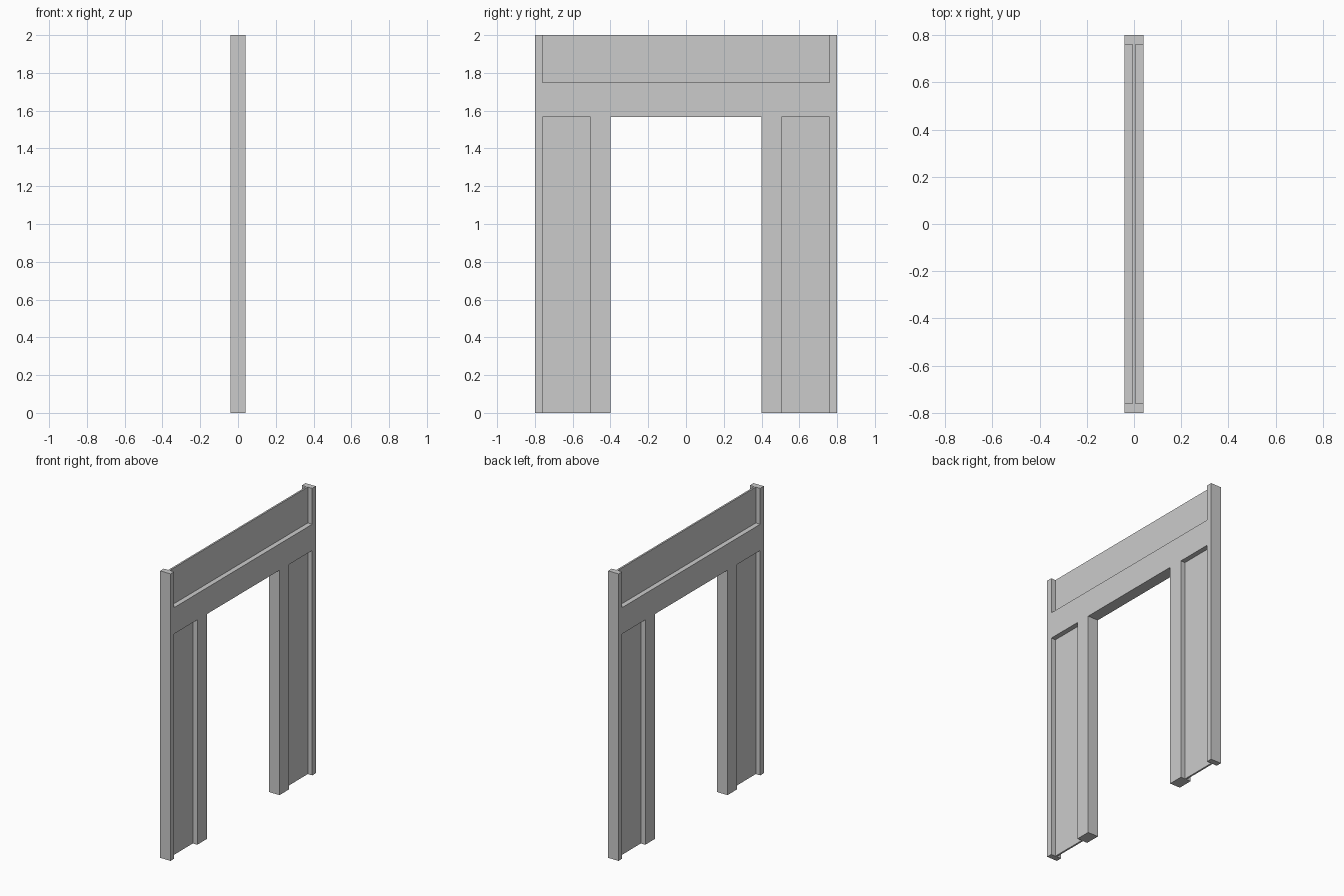
import bpy, bmesh

if "Cube" in bpy.data.objects:
    bpy.data.objects.remove(bpy.data.objects["Cube"])

T = 0.04       # half thickness of the frame
P = 0.006      # half thickness of the thin panels
BEAM = 1.567   # underside of the cross beam


def add_object(name, bm):
    bmesh.ops.recalc_face_normals(bm, faces=bm.faces[:])
    mesh = bpy.data.meshes.new(name)
    bm.to_mesh(mesh)
    bm.free()
    obj = bpy.data.objects.new(name, mesh)
    bpy.context.collection.objects.link(obj)
    return obj


def add_box(bm, x0, x1, y0, y1, z0, z1):
    verts = bmesh.ops.create_cube(bm, size=1)["verts"]
    for v in verts:
        v.co.x = x0 if v.co.x < 0 else x1
        v.co.y = y0 if v.co.y < 0 else y1
        v.co.z = z0 if v.co.z < 0 else z1


# Door frame: arch profile extruded through the wall thickness
profile = [(-0.8, 0), (-0.4, 0), (-0.4, BEAM), (0.4, BEAM),
           (0.4, 0), (0.8, 0), (0.8, 2), (-0.8, 2)]
bm = bmesh.new()
face = bm.faces.new([bm.verts.new((-T, y, z)) for y, z in profile])
ext = bmesh.ops.extrude_face_region(bm, geom=[face])
bmesh.ops.translate(bm, vec=(2 * T, 0, 0),
                    verts=[g for g in ext["geom"] if isinstance(g, bmesh.types.BMVert)])
frame = add_object("door_frame_wall", bm)

# Recesses on both faces: one above the beam, one in each side panel
bm = bmesh.new()
for x0, x1 in ((-0.1, -P), (P, 0.1)):
    add_box(bm, x0, x1, -0.76, 0.76, 1.75, 2.1)
    add_box(bm, x0, x1, -0.76, -0.505, -0.1, BEAM)
    add_box(bm, x0, x1, 0.505, 0.76, -0.1, BEAM)
cutter = add_object("recess_cutter", bm)
cutter.hide_render = True
cutter.hide_viewport = False
cutter.display_type = 'WIRE'

mod = frame.modifiers.new("recesses", 'BOOLEAN')
mod.operation = 'DIFFERENCE'
mod.solver = 'EXACT'
mod.object = cutter

# Apply the cut and drop the cutter
bpy.context.view_layer.objects.active = frame
frame.select_set(True)
bpy.ops.object.modifier_apply(modifier=mod.name)
bpy.data.objects.remove(cutter)
